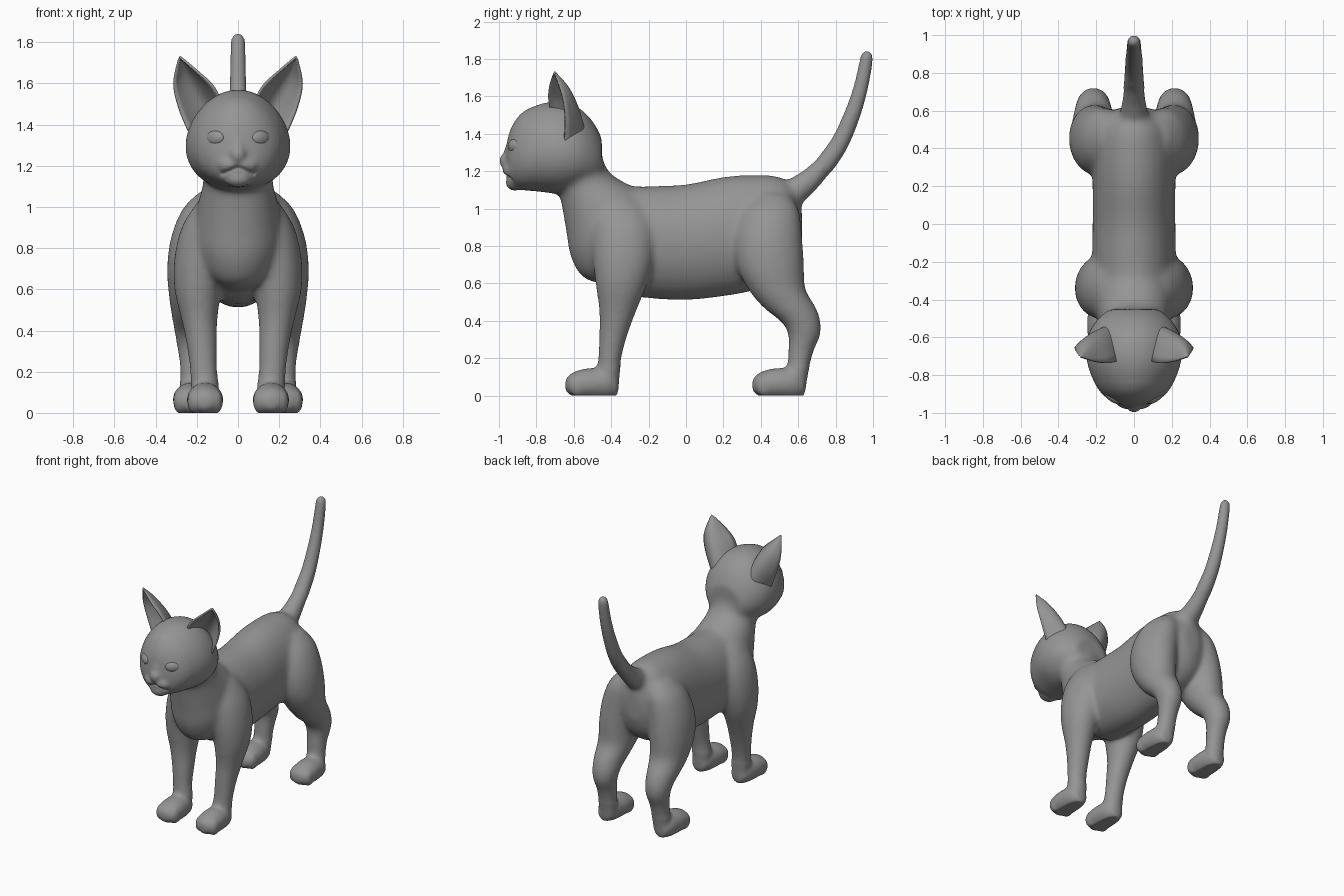
import bpy, bmesh, math
from mathutils import Vector, Matrix
from mathutils.bvhtree import BVHTree

if "Cube" in bpy.data.objects:
    bpy.data.objects.remove(bpy.data.objects["Cube"])

fur = bpy.data.materials.new("grey fur")
fur.diffuse_color = (0.3, 0.3, 0.3, 1)
fur.use_nodes = True
fur.node_tree.nodes["Principled BSDF"].inputs["Base Color"].default_value = fur.diffuse_color
X, Y, Z = Vector((1, 0, 0)), Vector((0, 1, 0)), Vector((0, 0, 1))


def add_object(name, bm):
    bmesh.ops.recalc_face_normals(bm, faces=bm.faces)
    me = bpy.data.meshes.new(name)
    bm.to_mesh(me)
    bm.free()
    me.materials.append(fur)
    me.shade_smooth()
    ob = bpy.data.objects.new(name, me)
    bpy.context.collection.objects.link(ob)
    return ob


def spline(pts, sub=5):
    """Catmull-Rom interpolation of equally long tuples."""
    out, n = [], len(pts)
    for i in range(n - 1):
        quad = [pts[max(i - 1, 0)], pts[i], pts[i + 1], pts[min(i + 2, n - 1)]]
        for k in range(sub):
            t = k / sub
            out.append([0.5 * (2 * b + (c - a) * t + (2 * a - 5 * b + 4 * c - d) * t * t
                               + (3 * b - a - 3 * c + d) * t ** 3) for a, b, c, d in zip(*quad)])
    return out + [list(pts[-1])]


def loft(bm, stations, axis=None, pear=0.0, n=28):
    """Skin ellipses (x, y, z, half width, half depth); axis is the depth direction."""
    st = spline(stations)
    rings = []
    for i, (x, y, z, rx, rd) in enumerate(st):
        up = axis
        if up is None:
            t = Vector(st[min(i + 1, len(st) - 1)][:3]) - Vector(st[max(i - 1, 0)][:3])
            up = X.cross(t).normalized()
        ring = []
        for k in range(n):
            a = 2 * math.pi * k / n
            w = max(rx, 0.004) * math.cos(a) * (1 - pear * math.sin(a))
            ring.append(bm.verts.new(Vector((x, y, z)) + X * w + up * max(rd, 0.004) * math.sin(a)))
        rings.append(ring)
    for a, b in zip(rings, rings[1:]):
        for k in range(n):
            bm.faces.new((a[k], a[(k + 1) % n], b[(k + 1) % n], b[k]))
    bm.faces.new(rings[0])
    bm.faces.new(rings[-1])


def ball(bm, centre, size, yaw=0.0):
    m = Matrix.Translation(centre) @ Matrix.Rotation(yaw, 4, 'Z') @ Matrix.Diagonal((*size, 1))
    bmesh.ops.create_uvsphere(bm, u_segments=28, v_segments=16, radius=1, matrix=m)


bm = bmesh.new()
# torso
loft(bm, [(0, y, z, rx, rz) for y, z, rx, rz in (
    (-0.46, 0.84, 0.10, 0.17), (-0.36, 0.83, 0.20, 0.28), (-0.2, 0.82, 0.22, 0.30),
    (0, 0.82, 0.22, 0.31), (0.2, 0.85, 0.22, 0.32), (0.36, 0.87, 0.22, 0.31),
    (0.5, 0.89, 0.20, 0.28), (0.58, 0.90, 0.15, 0.21), (0.62, 0.90, 0.06, 0.10))], Z)
# chest and neck
loft(bm, [(0, y, z, rx, r) for y, z, rx, r in (
    (-0.30, 0.66, 0.12, 0.14), (-0.34, 0.75, 0.19, 0.24), (-0.39, 0.87, 0.215, 0.26),
    (-0.45, 0.99, 0.20, 0.22), (-0.54, 1.12, 0.17, 0.15), (-0.59, 1.27, 0.17, 0.14))],
    Vector((0, 0.87, 0.5)))
# head
loft(bm, [(0, y, z, rx, rz) for y, z, rx, rz in (
    (-0.965, 1.26, 0.03, 0.05), (-0.94, 1.275, 0.115, 0.145), (-0.88, 1.305, 0.185, 0.205),
    (-0.78, 1.325, 0.235, 0.236), (-0.68, 1.325, 0.255, 0.247), (-0.58, 1.32, 0.24, 0.225),
    (-0.5, 1.295, 0.19, 0.175), (-0.45, 1.27, 0.13, 0.11))], Z, pear=0.13)
# nose and chin
ball(bm, (0, -0.955, 1.255), (0.042, 0.045, 0.045))
ball(bm, (0, -0.915, 1.295), (0.045, 0.06, 0.07))
ball(bm, (0, -0.915, 1.14), (0.07, 0.05, 0.045))
# tail
loft(bm, [(0, y, z, r, r) for y, z, r in (
    (0.5, 1.05, 0.08), (0.58, 1.09, 0.075), (0.70, 1.19, 0.058), (0.81, 1.33, 0.05),
    (0.88, 1.48, 0.045), (0.93, 1.63, 0.04), (0.962, 1.78, 0.036), (0.967, 1.825, 0.03),
    (0.968, 1.845, 0.01))])
for s in (-1, 1):
    # whisker pads
    ball(bm, (s * 0.045, -0.93, 1.205), (0.062, 0.05, 0.043), s * 0.4)
    # front leg
    loft(bm, [(s * x, y, z, rx, ry) for z, x, y, rx, ry in (
        (0.03, .16, -.42, .06, .06), (0.12, .16, -.415, .068, .062), (0.22, .168, -.405, .068, .065),
        (0.33, .175, -.387, .076, .078), (0.45, .187, -.365, .088, .10), (0.6, .195, -.345, .115, .14),
        (0.75, .185, -.335, .125, .165), (0.9, .155, -.335, .12, .165), (1.02, .12, -.35, .08, .12),
        (1.07, .1, -.36, .04, .06))], Y)
    # hind leg
    loft(bm, [(s * x, y, z, rx, ry) for z, x, y, rx, ry in (
        (0.03, .22, .585, .06, .055), (0.13, .218, .598, .066, .058), (0.24, .215, .615, .07, .07),
        (0.32, .215, .633, .082, .086), (0.39, .215, .617, .094, .105), (0.47, .215, .555, .108, .142),
        (0.57, .21, .485, .127, .155), (0.7, .205, .45, .14, .182), (0.85, .185, .44, .142, .182),
        (0.99, .15, .45, .12, .155), (1.08, .11, .46, .07, .09))], Y)
    # paws and toes
    for x, toe in ((0.16, -0.645), (0.228, 0.355)):
        loft(bm, [(s * x, toe + d, z, rx, rz) for d, z, rx, rz in (
            (0.0, .055, .03, .03), (0.03, .06, .07, .058), (0.09, .063, .088, .078),
            (0.16, .065, .086, .083), (0.23, .065, .075, .08), (0.28, .05, .045, .05))], Z)
        for k in (-1, 0, 1):
            ball(bm, (s * x + k * 0.053, toe + 0.05 + 0.016 * abs(k), 0.055), (0.034, 0.052, 0.06))

# fuse every body part into one skin
rough = add_object("rough_body", bm)
mod = rough.modifiers.new("fuse", 'REMESH')
mod.mode, mod.voxel_size = 'VOXEL', 0.011
deps = bpy.context.evaluated_depsgraph_get()
bm = bmesh.new()
bm.from_mesh(rough.evaluated_get(deps).to_mesh())
bpy.data.objects.remove(rough)

# soften the skin, less so on the face, toes and tail tip
fine = [v for v in bm.verts if v.co.y < -0.84 or v.co.z < 0.15 or (v.co.y > 0.72 and v.co.z > 1.2)]
keep = set(fine)
broad = [v for v in bm.verts if v not in keep]
for i in range(22):
    bmesh.ops.smooth_vert(bm, verts=broad, factor=0.5, use_axis_x=True, use_axis_y=True, use_axis_z=True)
    if i % 5 == 0:
        bmesh.ops.smooth_vert(bm, verts=fine, factor=0.5, use_axis_x=True, use_axis_y=True, use_axis_z=True)
for v in bm.verts:
    # flat soles
    v.co.z = max(v.co.z, 0.0)
    # mouth crease
    if v.co.y < -0.88 and abs(v.co.x) < 0.085:
        d = v.co.z - (1.192 - 0.4 * abs(v.co.x))
        v.co.y += 0.014 * math.exp(-(d / 0.009) ** 2)
tree = BVHTree.FromBMesh(bm)
add_object("body", bm)

for side, s in (("left", -1), ("right", 1)):
    # eyes, seated on the face
    hit = tree.ray_cast(Vector((s * 0.115, -2, 1.335)), Y)[0]
    bm = bmesh.new()
    ball(bm, hit + Vector((-s * 0.006, 0.014, 0)), (0.051, 0.026, 0.037), s * 0.6)
    add_object(side + "_eye", bm)

    # cupped ears: inner edge, back ridge and outer edge meet at the tip
    tip = (0.283, -0.705, 1.73)
    inner = spline([(0.08, -0.72, 1.51), (0.125, -0.735, 1.59), (0.20, -0.73, 1.66), tip], 6)
    back = spline([(0.14, -0.55, 1.44), (0.19, -0.585, 1.55), (0.245, -0.635, 1.65), tip], 6)
    outer = spline([(0.235, -0.65, 1.36), (0.285, -0.645, 1.48), (0.31, -0.66, 1.60), tip], 6)
    bm = bmesh.new()
    rows = []
    for a, b, c in zip(inner, back, outer):
        a, b, c = Vector(a), Vector(b), Vector(c)
        ctrl = 2 * b - (a + c) / 2
        row = []
        for k in range(15):
            t = k / 14
            p = a * (1 - t) ** 2 + ctrl * 2 * t * (1 - t) + c * t * t
            row.append(bm.verts.new((s * p.x, p.y, p.z)))
        rows.append(row)
    for p, q in zip(rows, rows[1:]):
        for k in range(14):
            bm.faces.new((p[k], p[k + 1], q[k + 1], q[k]))
    bmesh.ops.remove_doubles(bm, verts=bm.verts, dist=0.0005)
    ear = add_object(side + "_ear", bm)
    shell = ear.modifiers.new("thickness", 'SOLIDIFY')
    shell.thickness, shell.offset = 0.012, 0
